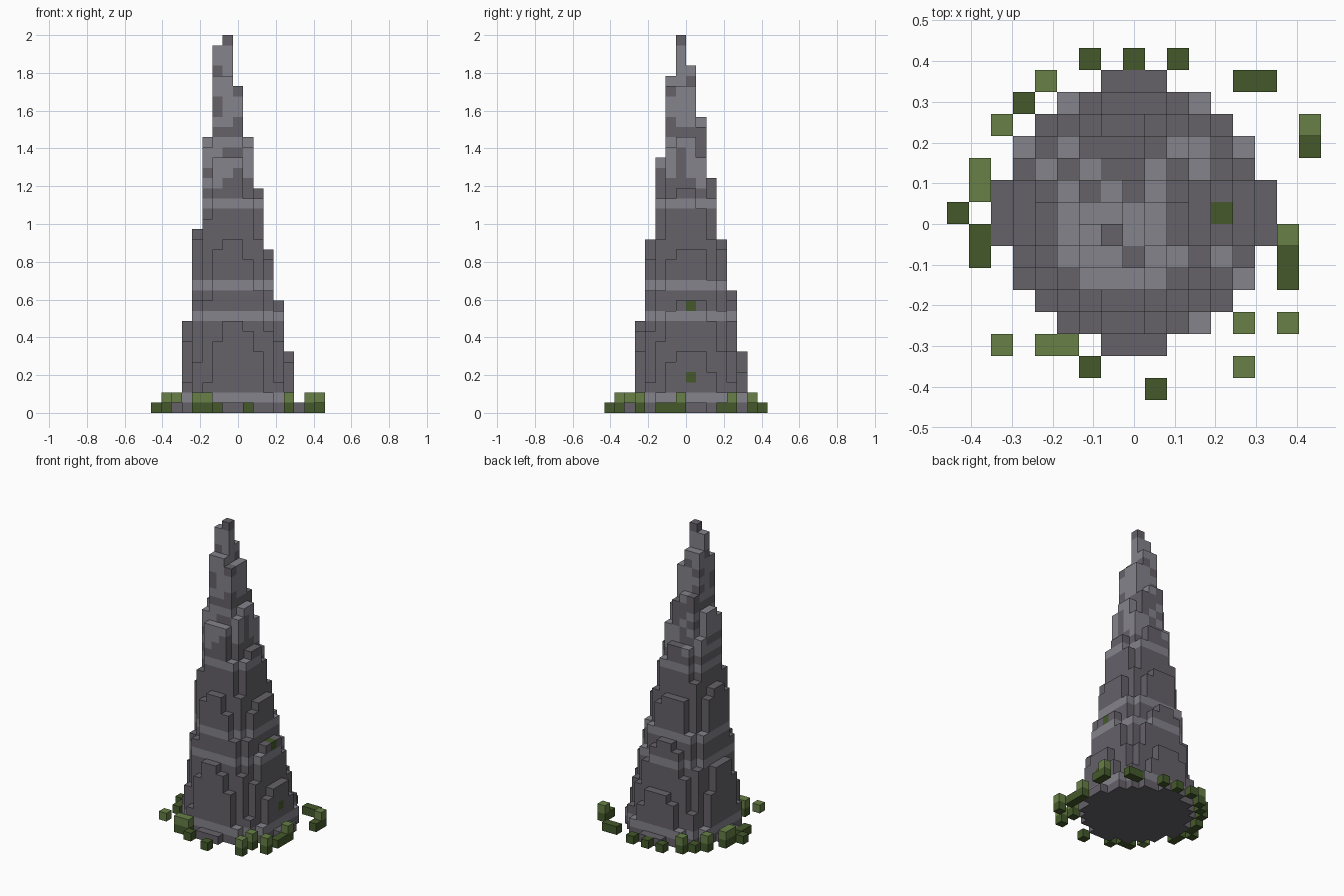
import bpy, bmesh, random
from mathutils import Vector

random.seed(4)
cube = bpy.data.objects.get("Cube")
if cube:
    bpy.data.objects.remove(cube, do_unlink=True)

LAYERS = 37
V = 2.0 / LAYERS          # block size


def linear(c):
    c /= 255
    return c / 12.92 if c <= 0.04045 else ((c + 0.055) / 1.055) ** 2.4


def material(name, rgb):
    m = bpy.data.materials.new(name)
    m.use_nodes = True
    col = [linear(c) for c in rgb] + [1.0]
    m.diffuse_color = col
    b = m.node_tree.nodes["Principled BSDF"]
    b.inputs["Base Color"].default_value = col
    b.inputs["Roughness"].default_value = 0.9
    return m


DARK, LIGHT, MOSS, LEAF = range(4)
MATS = [material("dark_stone", (101, 98, 105)),
        material("light_stone", (133, 131, 139)),
        material("dark_moss", (68, 89, 43)),
        material("light_moss", (104, 128, 70))]


# The four corners of each block side, in block units around its centre
def side_corners(d):
    d = Vector(d)
    u = Vector((d.y, d.z, d.x))
    w = d.cross(u)
    return [(d + a * u + b * w) / 2 for a, b in ((-1, -1), (1, -1), (1, 1), (-1, 1))]


SIDES = {d: side_corners(d) for d in
         ((1, 0, 0), (-1, 0, 0), (0, 1, 0), (0, -1, 0), (0, 0, 1), (0, 0, -1))}


def build_blocks(name, blocks):
    """Make one mesh from {(i, j, k): material}, keeping only exposed sides."""
    bm = bmesh.new()
    verts = {}
    for (i, j, k), mat in blocks.items():
        centre = Vector((i, j + 0.5, k + 0.5))
        for d, corners in SIDES.items():
            if (i + d[0], j + d[1], k + d[2]) in blocks:
                continue
            ring = []
            for c in corners:
                p = centre + c
                key = tuple(round(2 * x) for x in p)
                if key not in verts:
                    verts[key] = bm.verts.new(p * V)
                ring.append(verts[key])
            bm.faces.new(ring).material_index = mat
    me = bpy.data.meshes.new(name)
    bm.to_mesh(me)
    bm.free()
    for m in MATS:
        me.materials.append(m)
    ob = bpy.data.objects.new(name, me)
    bpy.context.collection.objects.link(ob)
    return ob


# Stone spire: leaning stack of shrinking discs
BANDS = (1, 9, 12, 20)


def stone_colour(k):
    if k in BANDS:
        return LIGHT
    if k < 22 or k in (27, 36):
        return DARK
    chance = 0.5 if k < 24 else 0.65 if k < 30 else 0.88
    return LIGHT if random.random() < chance else DARK


spire = {}
for k in range(LAYERS):
    r, cx, cy = 6 - 0.15 * k, -0.0385 * k, -0.0273 * k
    for i in range(-7, 8):
        for j in range(-7, 8):
            dx, dy = abs(i - cx), abs(j - cy)
            if max(dx, dy) <= r + 1e-6 and dx * dx + dy * dy <= r * r + 1.001:
                spire[i, j, k] = stone_colour(k)

# Moss spots on the +x side
spire[4, 0, 10] = MOSS
spire[5, 0, 3] = MOSS
build_blocks("stone_spire", spire)

# Moss blocks scattered round the foot
low = [(-2, 7), (0, 7), (2, 7), (-5, 5), (5, 6), (6, 6), (8, 3), (-8, 0),
       (-7, -1), (-7, -2), (7, -2), (7, -3), (-2, -7), (1, -8)]
tall = [(-4, 6), (-6, 4), (-7, 1), (-7, 2), (8, 4), (7, -1), (5, -5),
        (7, -5), (-4, -6), (-3, -6), (5, -7)]
moss = {(i, j, 0): MOSS for i, j in low + tall}
moss.update({(i, j, 1): LEAF for i, j in tall + [(-6, -6)]})
build_blocks("moss_clumps", moss)
